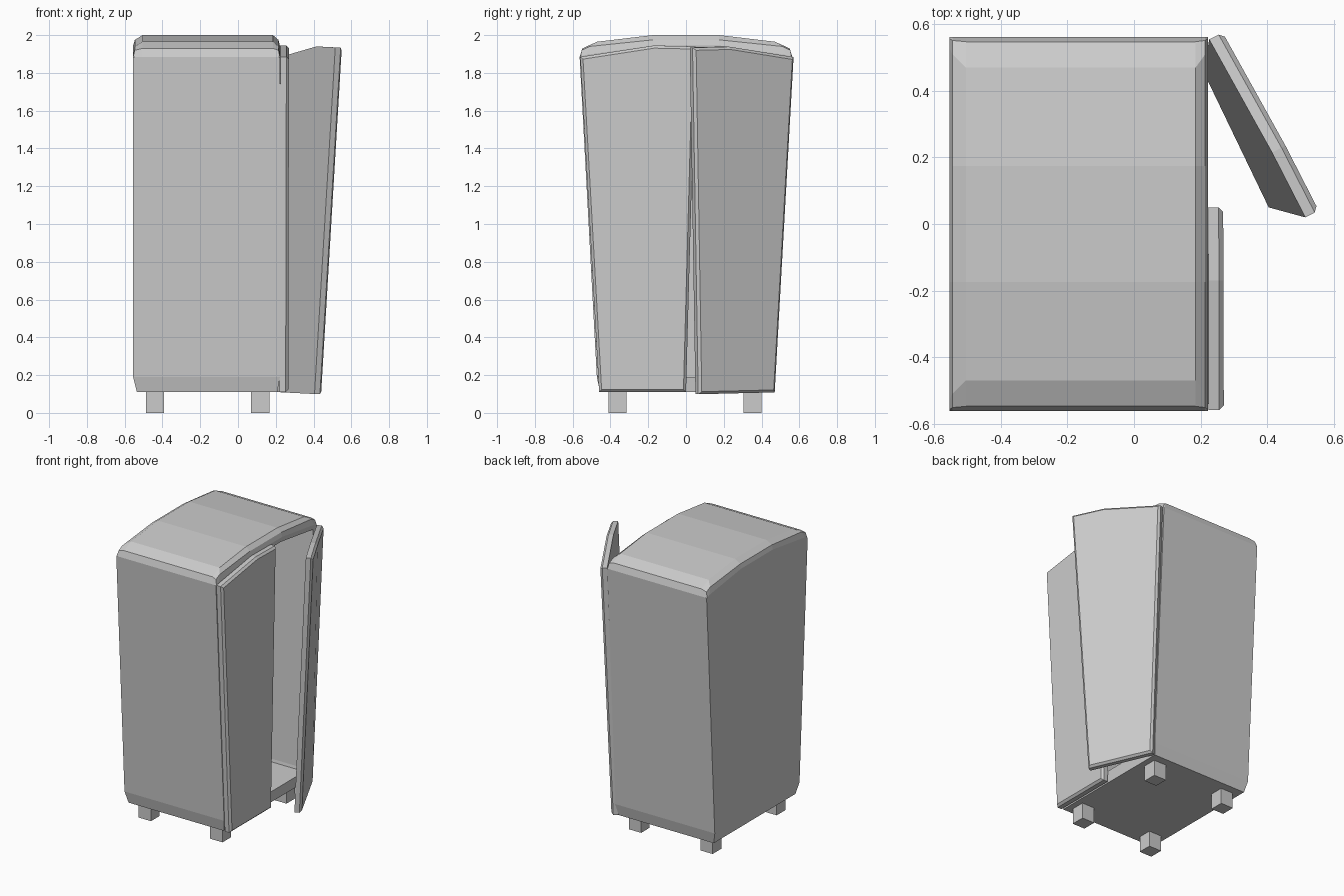
import bpy, bmesh
from mathutils import Vector

if "Cube" in bpy.data.objects:
    bpy.data.objects.remove(bpy.data.objects["Cube"])


def add_object(name, bm):
    bmesh.ops.recalc_face_normals(bm, faces=bm.faces)
    mesh = bpy.data.meshes.new(name)
    bm.to_mesh(mesh)
    bm.free()
    obj = bpy.data.objects.new(name, mesh)
    bpy.context.collection.objects.link(obj)
    return obj


# Half cross-sections (y, z) from the floor up to the arched roof
FULL = [(.455, .11), (.472, .19), (.563, 1.885), (.548, 1.93), (.47, 1.965), (.175, 2.0)]
SHOULDER = [(.455, .11), (.472, .19), (.563, 1.885), (.552, 1.92), (.51, 1.94), (.175, 1.975)]
RIM = [(.455, .11), (.472, .19), (.563, 1.88), (.558, 1.885), (.53, 1.895), (.175, 1.945)]


def ring(bm, x, half, toe):
    pts = half + [(-y, z) for y, z in reversed(half)]
    return [bm.verts.new((x + (toe if z < .15 else 0), y, z)) for y, z in pts]


# Cabinet shell: lofted along x, hollowed from the door side
bm = bmesh.new()
rings = [ring(bm, *s) for s in (
    (-.555, RIM, .02), (-.546, SHOULDER, .011), (-.505, FULL, 0),
    (.185, FULL, 0), (.214, SHOULDER, -.006), (.222, RIM, -.015))]
for a, b in zip(rings, rings[1:]):
    n = len(a)
    for i in range(n):
        j = (i + 1) % n
        bm.faces.new((a[i], a[j], b[j], b[i]))
bm.faces.new(rings[0])
front = bm.faces.new(list(reversed(rings[-1])))
bm.normal_update()
bmesh.ops.inset_region(bm, faces=[front], thickness=.035)
for v in front.verts:
    v.co.x = .215
    if v.co.z < .3:
        v.co.z = .19 if v.co.z < .17 else .21
out = bmesh.ops.extrude_face_region(bm, geom=[front])
for v in out["geom"]:
    if isinstance(v, bmesh.types.BMVert):
        v.co.x = -.51
if front.is_valid:
    bm.faces.remove(front)
add_object("cabinet_body", bm)


# Doors: slab with a chamfered outer face
def door(name, corners):
    bm = bmesh.new()
    face = bm.faces.new([bm.verts.new(c) for c in corners])
    bm.normal_update()
    if face.normal.x < 0:
        face.normal_flip()
    normal = face.normal.copy()
    ext = bmesh.ops.extrude_face_region(bm, geom=[face], use_keep_orig=True)
    outer = [g for g in ext["geom"] if isinstance(g, bmesh.types.BMFace)][0]
    for v in outer.verts:
        v.co += normal * .046
    bm.normal_update()
    edges = list(outer.edges)
    bmesh.ops.recalc_face_normals(bm, faces=bm.faces)
    bmesh.ops.bevel(bm, geom=edges, offset=.014, segments=1, affect='EDGES')
    add_object(name, bm)


door("closed_door", [(.224, -.56, 1.885), (.224, -.17, 1.945), (.222, .05, 1.94),
                     (.22, 0, .11), (.22, -.46, .11)])
door("open_door", [(.226, .555, 1.885), (.415, .215, 1.94), (.515, .02, 1.935),
                   (.405, .05, .1), (.21, .455, .11)])

# Four feet
for xn, x in (("back", -.44), ("front", .118)):
    for yn, y in (("left", -.362), ("right", .352)):
        bm = bmesh.new()
        bmesh.ops.create_cube(bm, size=1)
        for v in bm.verts:
            v.co = Vector((x + v.co.x * .096, y + v.co.y * .096, .058 + v.co.z * .116))
        add_object(f"{xn}_{yn}_foot", bm)
